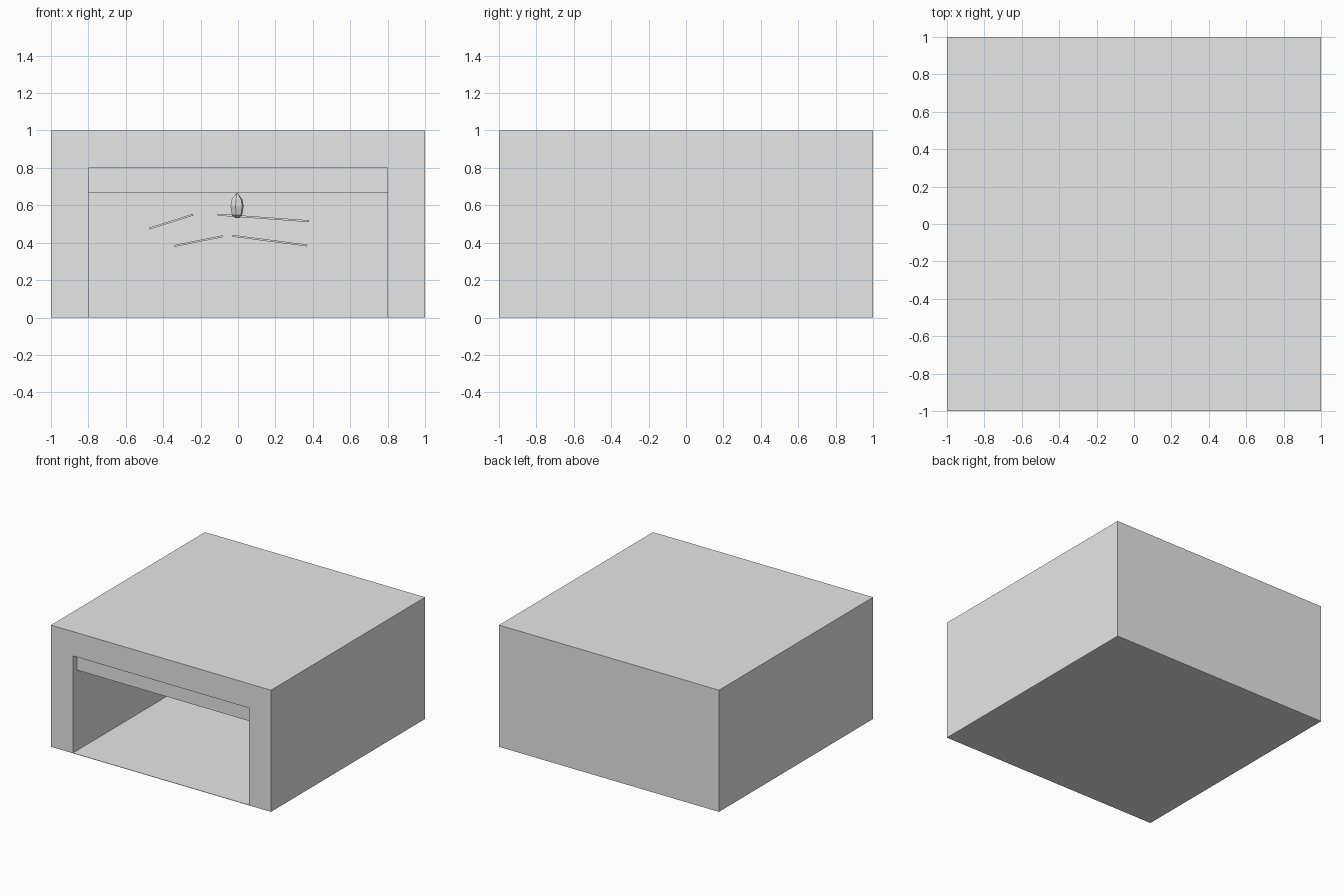
import bpy, bmesh, math
from mathutils import Matrix, Vector

if "Cube" in bpy.data.objects:
    bpy.data.objects.remove(bpy.data.objects["Cube"])

grey = bpy.data.materials.new("light grey")
grey.diffuse_color = (0.8, 0.8, 0.8, 1)
grey.use_nodes = True
grey.node_tree.nodes["Principled BSDF"].inputs["Base Color"].default_value = grey.diffuse_color


def finish(bm, name):
    bmesh.ops.recalc_face_normals(bm, faces=bm.faces[:])
    mesh = bpy.data.meshes.new(name)
    bm.to_mesh(mesh)
    bm.free()
    mesh.materials.append(grey)
    ob = bpy.data.objects.new(name, mesh)
    bpy.context.collection.objects.link(ob)
    return ob


def box(name, lo, hi):
    bm = bmesh.new()
    bmesh.ops.create_cube(bm, size=1)
    lo, hi = Vector(lo), Vector(hi)
    for v in bm.verts:
        v.co = (lo + hi) / 2 + v.co * (hi - lo)
    return finish(bm, name)


# Hollow room shell with an open front and a very thin floor
shell = box("room_shell", (-1, -1, 0), (1, 1, 1))
cutter = box("room_cutter", (-0.8, -1.2, 0.003), (0.8, 0.8, 0.8))
cutter.hide_render = True
mod = shell.modifiers.new("hollow", 'BOOLEAN')
mod.operation = 'DIFFERENCE'
mod.solver = 'EXACT'
mod.object = cutter
bpy.context.view_layer.objects.active = shell
bpy.ops.object.modifier_apply(modifier=mod.name)
bpy.data.objects.remove(cutter)

# Lowered ceiling, set back slightly from the opening
box("lowered_ceiling", (-0.8, -0.95, 0.665), (0.8, 0.8, 0.8))

# Slanted slats along the back wall: x, z of both ends
slats = [(-0.475, 0.475, -0.24, 0.55), (-0.34, 0.383, -0.08, 0.435),
         (-0.11, 0.55, 0.38, 0.515), (-0.03, 0.437, 0.37, 0.385)]
for i, (x0, z0, x1, z1) in enumerate(slats):
    length = math.hypot(x1 - x0, z1 - z0)
    slat = box(f"wall_slat_{i + 1}", (-length / 2, -0.03, -0.005),
               (length / 2, 0.03, 0.005))
    slat.matrix_world = (Matrix.Translation(((x0 + x1) / 2, 0.77, (z0 + z1) / 2))
                         @ Matrix.Rotation(-math.atan2(z1 - z0, x1 - x0), 4, 'Y'))

# Faceted hanging lamp: revolved radius and height profile
profile = [(0.004, 0.665), (0.03, 0.63), (0.037, 0.595), (0.028, 0.547), (0.012, 0.533)]
sides = 6
bm = bmesh.new()
rings = [[bm.verts.new((-0.005 + r * math.cos(a), r * math.sin(a), z))
          for a in (math.tau * (k + 0.3) / sides for k in range(sides))]
         for r, z in profile]
for upper, lower in zip(rings, rings[1:]):
    for k in range(sides):
        n = (k + 1) % sides
        bm.faces.new((upper[k], lower[k], lower[n], upper[n]))
bm.faces.new(rings[0])
bm.faces.new(rings[-1])
finish(bm, "hanging_lamp")
